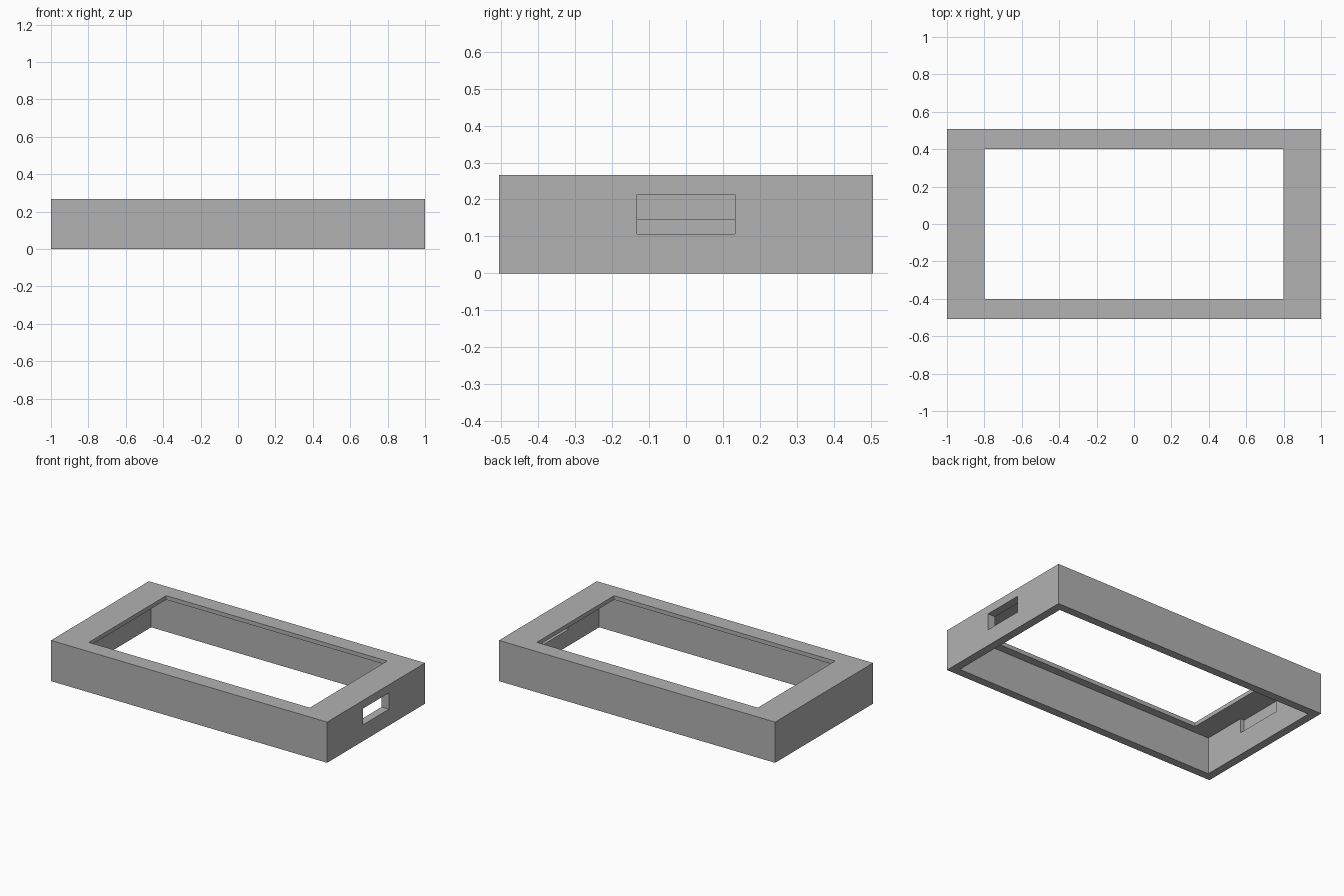
import bpy

cube = bpy.data.objects.get("Cube")
if cube:
    bpy.data.objects.remove(cube, do_unlink=True)

U = 2 / 75            # one design unit
LENGTH, WIDTH, HEIGHT = 75 * U, 38 * U, 10 * U
WALL, TOP = 2 * U, 1 * U
CEILING = HEIGHT - TOP
HALF = LENGTH / 2

grey = bpy.data.materials.new("plain grey")
grey.use_nodes = True
colour = (0.445, 0.445, 0.445, 1)
grey.diffuse_color = colour
grey.node_tree.nodes["Principled BSDF"].inputs["Base Color"].default_value = colour


def box(name, x, y, z):
    """Box spanning the (low, high) pair on each axis."""
    spans = (x, y, z)
    bpy.ops.mesh.primitive_cube_add(size=1)
    obj = bpy.context.object
    obj.name = name
    for v in obj.data.vertices:
        v.co = [lo if c < 0 else hi for c, (lo, hi) in zip(v.co, spans)]
    obj.data.materials.append(grey)
    return obj


def centred(size):
    return (-size / 2, size / 2)


def cut(target, cutter):
    """Subtract a box, then discard it."""
    mod = target.modifiers.new(cutter.name, "BOOLEAN")
    mod.operation = "DIFFERENCE"
    mod.solver = "EXACT"
    mod.object = cutter
    bpy.context.view_layer.objects.active = target
    bpy.ops.object.modifier_apply(modifier=mod.name)
    bpy.data.objects.remove(cutter, do_unlink=True)


# Outer shell
frame = box("bezel_frame", centred(LENGTH), centred(WIDTH), (0, HEIGHT))

# Hollow underside, leaving thin walls and a top lip
cut(frame, box("cavity", centred(LENGTH - 2 * WALL), centred(WIDTH - 2 * WALL),
               (-U, CEILING)))

# Window through the top lip
cut(frame, box("window", centred(60 * U), centred(30 * U),
               (CEILING - U, HEIGHT + U)))

# Slot through the left end wall
cut(frame, box("port_slot", (HALF - 2 * WALL, HALF + WALL), centred(10 * U),
               (4 * U, 8 * U)))

# Shallow recess inside the right end wall, reaching the ceiling
cut(frame, box("inner_recess", (-HALF + WALL / 2, -HALF + 2 * WALL),
               centred(12 * U), (5.5 * U, CEILING)))
